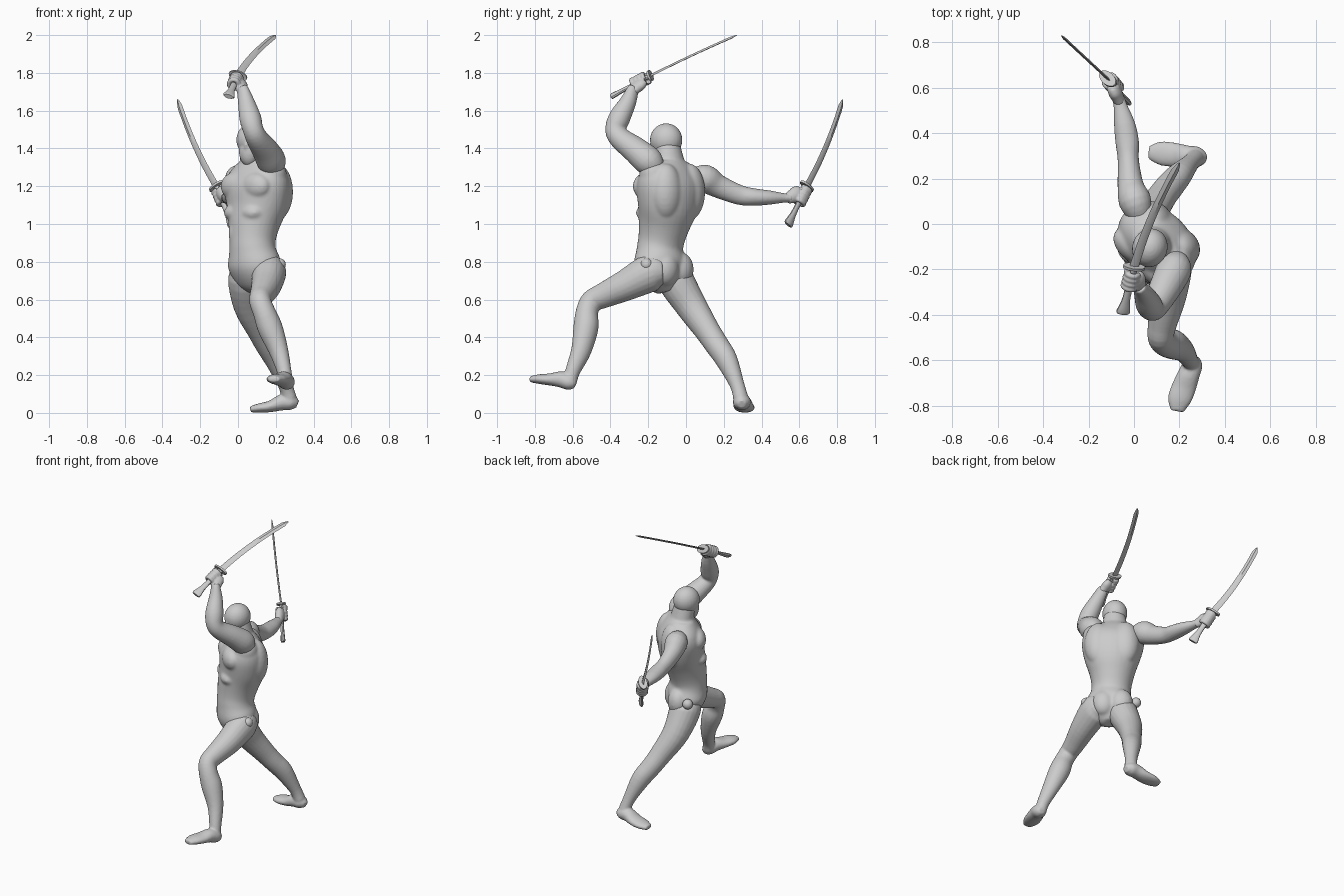
import bpy
import bmesh
import math
from mathutils import Vector, Matrix

cube = bpy.data.objects.get("Cube")
if cube:
    bpy.data.objects.remove(cube)

gray = bpy.data.materials.new("plain gray")
gray.use_nodes = True
gray.diffuse_color = (0.6, 0.6, 0.6, 1)
gray.node_tree.nodes["Principled BSDF"].inputs["Base Color"].default_value = gray.diffuse_color

UP = Vector((0, 0, 1))
FRONT = Vector((-1, -1, 0)).normalized()   # way the twisted body faces
SIDE = Vector((1, -1, 0)).normalized()     # towards the body's left
AXIS = Vector((0.09, -0.1, 0))


def catmull(p, q, r, s, t):
    return 0.5 * (2 * q + (r - p) * t + (2 * p - 5 * q + 4 * r - s) * t * t
                  + (3 * q - p - 3 * r + s) * t ** 3)


def loft(bm, rows, up=UP, sides=20, steps=4):
    """Sweep an ellipse along rows of (x, y, z, side radius, up radius)."""
    rows = [Vector(r) for r in rows]
    ext = [rows[0]] + rows + [rows[-1]]
    path = []
    for i in range(len(rows) - 1):
        path += [catmull(*ext[i:i + 4], k / steps) for k in range(steps)]
    path.append(rows[-1])
    rings = []
    for i, row in enumerate(path):
        ahead, behind = path[min(i + 1, len(path) - 1)], path[max(i - 1, 0)]
        tangent = (ahead - behind).to_3d().normalized()
        v = (up - tangent * up.dot(tangent)).normalized()
        u = tangent.cross(v)
        ring = []
        for k in range(sides):
            a = math.tau * k / sides
            ring.append(bm.verts.new(row.to_3d() + u * row[3] * math.cos(a) + v * row[4] * math.sin(a)))
        rings.append(ring)
    for lower, upper in zip(rings, rings[1:]):
        for k in range(sides):
            n = (k + 1) % sides
            bm.faces.new((lower[k], lower[n], upper[n], upper[k]))
    bm.faces.new(rings[0][::-1])
    bm.faces.new(rings[-1])


def blob(bm, center, radii, front=FRONT):
    """Ellipsoid with radii along side, front and up."""
    side = front.cross(UP) * -1
    turn = Matrix((side, front, UP)).transposed().to_4x4()
    matrix = Matrix.Translation(center) @ turn @ Matrix.Diagonal((*radii, 1))
    bmesh.ops.create_uvsphere(bm, u_segments=24, v_segments=14, radius=1, matrix=matrix)


def finish(bm, name, voxel=0, smoothing=4):
    """Make an object; a voxel size fuses overlapping masses into one skin."""
    bmesh.ops.recalc_face_normals(bm, faces=bm.faces)
    mesh = bpy.data.meshes.new(name)
    bm.to_mesh(mesh)
    bm.free()
    ob = bpy.data.objects.new(name, mesh)
    bpy.context.collection.objects.link(ob)
    if voxel:
        remesh = ob.modifiers.new("fuse", 'REMESH')
        remesh.mode = 'VOXEL'
        remesh.voxel_size = voxel
        relax = ob.modifiers.new("relax", 'SMOOTH')
        relax.factor = 0.5
        relax.iterations = smoothing
        bpy.context.view_layer.update()
        graph = bpy.context.evaluated_depsgraph_get()
        ob.data = bpy.data.meshes.new_from_object(ob.evaluated_get(graph))
        ob.modifiers.clear()
    ob.data.materials.clear()
    ob.data.materials.append(gray)
    bpy.ops.object.select_all(action='DESELECT')
    ob.select_set(True)
    bpy.context.view_layer.objects.active = ob
    bpy.ops.object.shade_smooth_by_angle(angle=math.radians(180 if voxel else 35))


# Torso: trunk loft, neck, raised left shoulder, then paired muscle masses
bm = bmesh.new()
loft(bm, [(.1, -.11, .64, .05, .04), (.095, -.12, .69, .12, .09), (.087, -.135, .78, .155, .125),
          (.077, -.138, .86, .13, .118), (.077, -.13, .92, .126, .12), (.085, -.115, 1., .143, .132),
          (.1, -.095, 1.1, .178, .145), (.1, -.088, 1.2, .197, .145), (.095, -.085, 1.27, .18, .115),
          (.09, -.085, 1.33, .11, .075)], up=FRONT, sides=32)
loft(bm, [(.1, -.08, 1.26, .1, .09), (.09, -.085, 1.32, .085, .075), (.075, -.1, 1.42, .068, .068)], up=FRONT)
blob(bm, Vector((.175, -.165, 1.265)), (.085, .08, .08))


def muscle_pair(height, side, front, radii):
    for sign in (-1, 1):
        blob(bm, AXIS + UP * height + SIDE * side * sign + FRONT * front, radii)


muscle_pair(1.2, .075, .07, (.095, .06, .075))      # chest
muscle_pair(1.17, .085, -.08, (.09, .08, .15))      # upper back
muscle_pair(.76, .055, -.045, (.075, .065, .09))    # buttocks
muscle_pair(1.06, .06, .085, (.07, .055, .045))     # rib arch
muscle_pair(.95, .035, .1, (.045, .044, .08))       # stomach
finish(bm, "torso", .008, 9)

# Head: skull, jaw and nose ridge under a plain mask
bm = bmesh.new()
gaze = Vector((-.35, -1, 0)).normalized()
skull = Vector((.07, -.105, 1.445))
blob(bm, skull, (.078, .087, .088), gaze)
blob(bm, skull + gaze * .035 - UP * .06, (.054, .05, .08), gaze)
blob(bm, skull + gaze * .078 - UP * .03, (.011, .014, .028), gaze)
finish(bm, "head", .006, 6)

# Arms
bm = bmesh.new()
loft(bm, [(.185, -.15, 1.29, .05, .05), (.178, -.195, 1.33, .077, .077), (.145, -.265, 1.39, .07, .073),
          (.1, -.35, 1.455, .058, .06), (.08, -.373, 1.5, .054, .055), (.065, -.353, 1.56, .058, .058),
          (.045, -.31, 1.64, .045, .046), (.028, -.285, 1.7, .031, .037), (.02, -.275, 1.72, .027, .033)],
     up=SIDE)
finish(bm, "left_arm", .007)

bm = bmesh.new()
loft(bm, [(.03, .03, 1.24, .05, .05), (.005, .1, 1.24, .072, .075), (-.015, .17, 1.2, .058, .062),
          (-.025, .28, 1.155, .047, .053), (-.03, .36, 1.143, .052, .046), (-.042, .44, 1.14, .047, .038),
          (-.06, .52, 1.138, .031, .025), (-.07, .56, 1.138, .028, .024)])
finish(bm, "right_arm", .007)

# Legs, each fused with its foot
bm = bmesh.new()
loft(bm, [(.17, -.12, .75, .07, .07), (.165, -.19, .74, .09, .1), (.15, -.32, .675, .08, .083),
          (.125, -.44, .62, .064, .067), (.118, -.5, .59, .058, .06), (.14, -.525, .53, .06, .06),
          (.17, -.53, .45, .066, .067), (.215, -.555, .33, .05, .055), (.245, -.6, .22, .038, .04),
          (.255, -.615, .16, .037, .037)], up=Vector((.2, -.5, 1)))
loft(bm, [(.265, -.585, .15, .022, .022), (.26, -.615, .16, .043, .04), (.243, -.66, .177, .048, .043),
          (.22, -.72, .177, .054, .032), (.2, -.775, .179, .052, .026), (.19, -.825, .178, .03, .016)])
finish(bm, "left_leg", .007)

bm = bmesh.new()
loft(bm, [(.045, -.06, .79, .065, .07), (.045, -.06, .715, .095, .1), (.06, .025, .57, .082, .086),
          (.115, .11, .44, .066, .07), (.155, .163, .36, .063, .064), (.2, .215, .28, .056, .06),
          (.25, .27, .15, .039, .039), (.27, .29, .08, .042, .039)], up=FRONT)
loft(bm, [(.315, .295, .045, .022, .022), (.285, .295, .055, .045, .04), (.235, .298, .056, .048, .043),
          (.175, .305, .035, .054, .031), (.115, .312, .026, .052, .025), (.065, .315, .019, .03, .016)])
finish(bm, "right_leg", .007)

# Hip knobs
for name, spot in (("left_hip_knob", (.22, -.208, .785)), ("right_hip_knob", (-.014, .002, .78))):
    bm = bmesh.new()
    blob(bm, Vector(spot), (.033, .033, .033))
    finish(bm, name)


def sword_and_hand(label, guard, pommel, tip, bow, wrist):
    guard, pommel, tip, bow, wrist = map(Vector, (guard, pommel, tip, bow, wrist))
    edge = bow.normalized()
    # Curved blade with a diamond section and a slanted point
    bm = bmesh.new()
    rows = []
    for t in (0, .2, .4, .6, .8, .93, 1):
        spot = guard.lerp(tip, t) + bow * 4 * t * (1 - t)
        width = .003 if t == 1 else .021 - .004 * t
        rows.append((*spot, .006 if t < 1 else .001, width))
    loft(bm, rows, edge, sides=4, steps=2)
    finish(bm, label + "_blade")
    # Oval guard
    aim = (guard - pommel).normalized()
    bm = bmesh.new()
    loft(bm, [(*(guard + aim * s), .028, .05) for s in (-.006, .006)], edge, steps=1)
    finish(bm, label + "_guard")
    # Flat grip flaring to the pommel
    bm = bmesh.new()
    sizes = ((0, .012, .019), (.5, .011, .017), (.75, .012, .02), (.95, .014, .032), (1, .012, .026))
    loft(bm, [(*guard.lerp(pommel, t), a, b) for t, a, b in sizes], edge, sides=10, steps=2)
    finish(bm, label + "_grip")
    # Fist: palm, four curled fingers and a thumb
    bm = bmesh.new()
    center = guard - aim * .058
    away = center - wrist
    away = (away - aim * away.dot(aim)).normalized()
    across = aim.cross(away)
    palm = center - away * .022
    loft(bm, [(*wrist.lerp(palm, t), a, b) for t, a, b in
              ((-.2, .024, .028), (.3, .028, .036), (.7, .03, .044), (1.1, .026, .04), (1.3, .014, .03))], aim)
    for finger in range(5):
        thumb = finger == 4
        shift = aim * (.038 if thumb else .025 - .022 * finger)
        turn = (-150, -100, -40, 10) if thumb else (150, 90, 30, -30, -90, -130)
        arc = []
        for angle in map(math.radians, turn):
            spot = center + shift + (away * math.cos(angle) + across * math.sin(angle)) * .028
            arc.append((*spot, .0125, .0125))
        loft(bm, arc, aim, sides=10, steps=3)
    finish(bm, label + "_hand", .004, 4)


sword_and_hand("left", (0, -.19, 1.785), (-.05, -.395, 1.675), (.2, .27, 2),
               (-.015, .004, .006), (.025, -.28, 1.705))
sword_and_hand("right", (-.115, .64, 1.2), (-.03, .54, .995), (-.32, .83, 1.66),
               (-.012, .011, -.01), (-.066, .545, 1.138))
